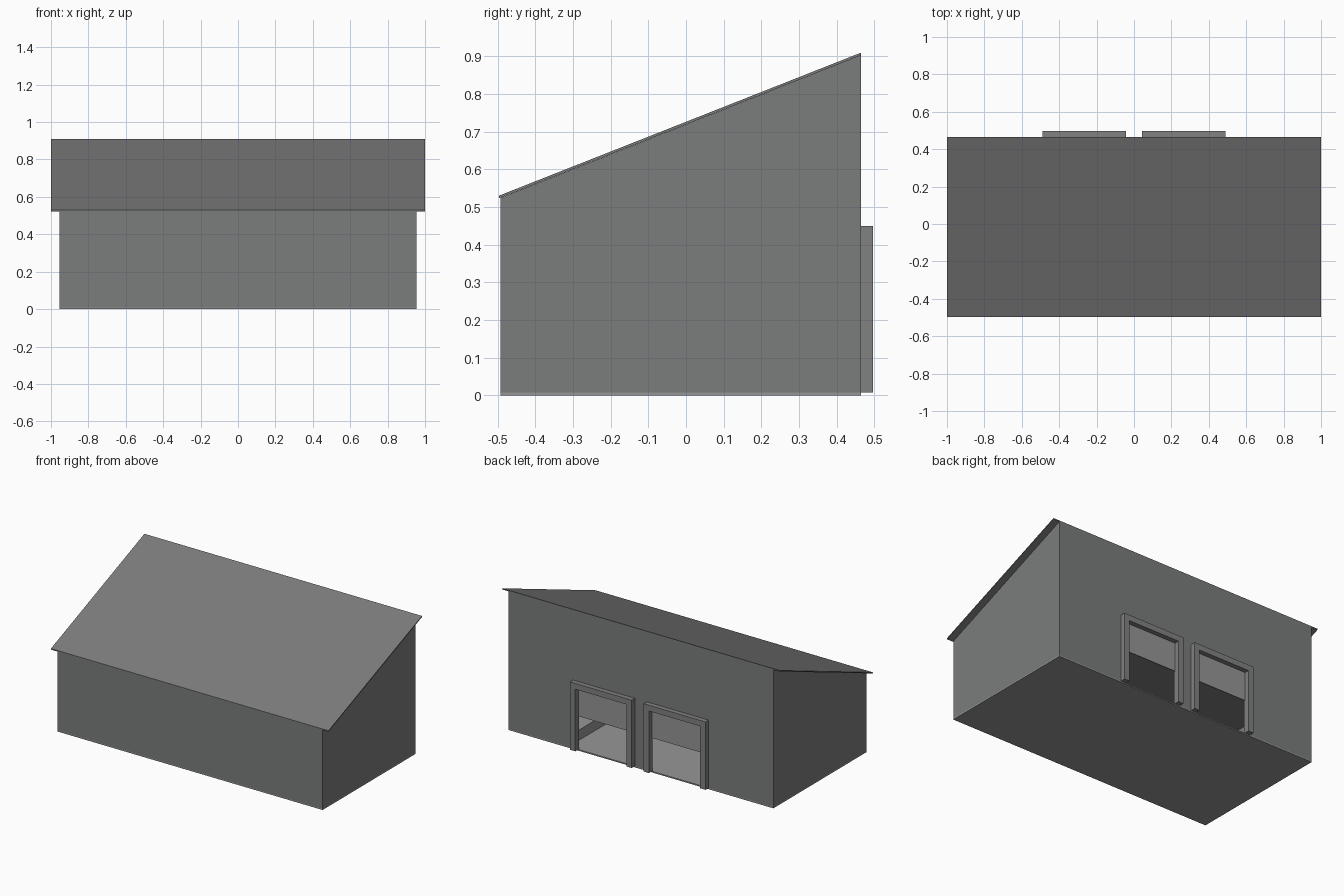
import bpy, bmesh

if "Cube" in bpy.data.objects:
    bpy.data.objects.remove(bpy.data.objects["Cube"])

W = 0.955            # half width of the walls
Y0, Y1 = -0.493, 0.465


def paint(name, r, g, b):
    mat = bpy.data.materials.new(name)
    mat.diffuse_color = (r, g, b, 1)
    mat.use_nodes = True
    mat.node_tree.nodes["Principled BSDF"].inputs["Base Color"].default_value = mat.diffuse_color
    return mat


WALL = paint("wall_grey", 0.195, 0.205, 0.2)
ROOF = paint("roof_grey", 0.2, 0.2, 0.2)
FRAME = paint("frame_grey", 0.22, 0.22, 0.22)
LIGHT = paint("light_grey", 0.3, 0.305, 0.3)


def prism(name, mat, profile, x0, x1):
    """Extrude a (y, z) profile along x."""
    bm = bmesh.new()
    face = bm.faces.new([bm.verts.new((x0, y, z)) for y, z in profile])
    ext = bmesh.ops.extrude_face_region(bm, geom=[face])
    moved = [v for v in ext["geom"] if isinstance(v, bmesh.types.BMVert)]
    bmesh.ops.translate(bm, verts=moved, vec=(x1 - x0, 0, 0))
    bmesh.ops.recalc_face_normals(bm, faces=bm.faces)
    mesh = bpy.data.meshes.new(name)
    bm.to_mesh(mesh)
    bm.free()
    mesh.materials.append(mat)
    obj = bpy.data.objects.new(name, mesh)
    bpy.context.collection.objects.link(obj)
    return obj


def box(name, mat, x0, x1, y0, y1, z0, z1):
    return prism(name, mat, [(y0, z0), (y1, z0), (y1, z1), (y0, z1)], x0, x1)


def cut(obj, cutter):
    mod = obj.modifiers.new("cut", "BOOLEAN")
    mod.operation = "DIFFERENCE"
    mod.solver = "EXACT"
    mod.object = cutter
    cutter.hide_render = True
    cutter.hide_viewport = True
    cutter.display_type = "WIRE"


# Floor slab
box("floor", LIGHT, -W, W, Y0, Y1, 0, 0.008)

# Walls with sloping top, hollowed out below a flat ceiling
walls = prism("walls", WALL, [(Y0, 0.008), (Y1, 0.008), (Y1, 0.903), (Y0, 0.524)], -W, W)
cut(walls, box("room_cutter", WALL, -W + 0.008, W - 0.008, Y0 + 0.008, Y1 - 0.008, -0.05, 0.5))

# Single-pitch roof sheet overhanging the two ends
prism("roof", ROOF, [(-0.497, 0.523), (Y1, 0.903), (Y1, 0.91), (-0.497, 0.53)], -1, 1)

for side, s in (("left", -1), ("right", 1)):
    # Doorway, frame and half-lowered shutter
    def span(a, b):
        return sorted((s * a, s * b))

    cut(walls, box(side + "_door_cutter", WALL, *span(0.08, 0.45), 0.44, 0.48, -0.05, 0.412))
    box(side + "_inner_jamb", FRAME, *span(0.043, 0.08), Y1 - 0.004, 0.497, 0.008, 0.412)
    box(side + "_outer_jamb", FRAME, *span(0.45, 0.488), Y1 - 0.004, 0.497, 0.008, 0.412)
    box(side + "_lintel", FRAME, *span(0.043, 0.488), Y1 - 0.004, 0.497, 0.412, 0.45)
    box(side + "_shutter", LIGHT, *span(0.078, 0.452), 0.461, 0.466, 0.225, 0.414)
    # Low platform beside the driving lane
    box(side + "_platform", LIGHT, *span(0.52, W - 0.006), Y0 + 0.006, Y1 - 0.006, 0.006, 0.075)
